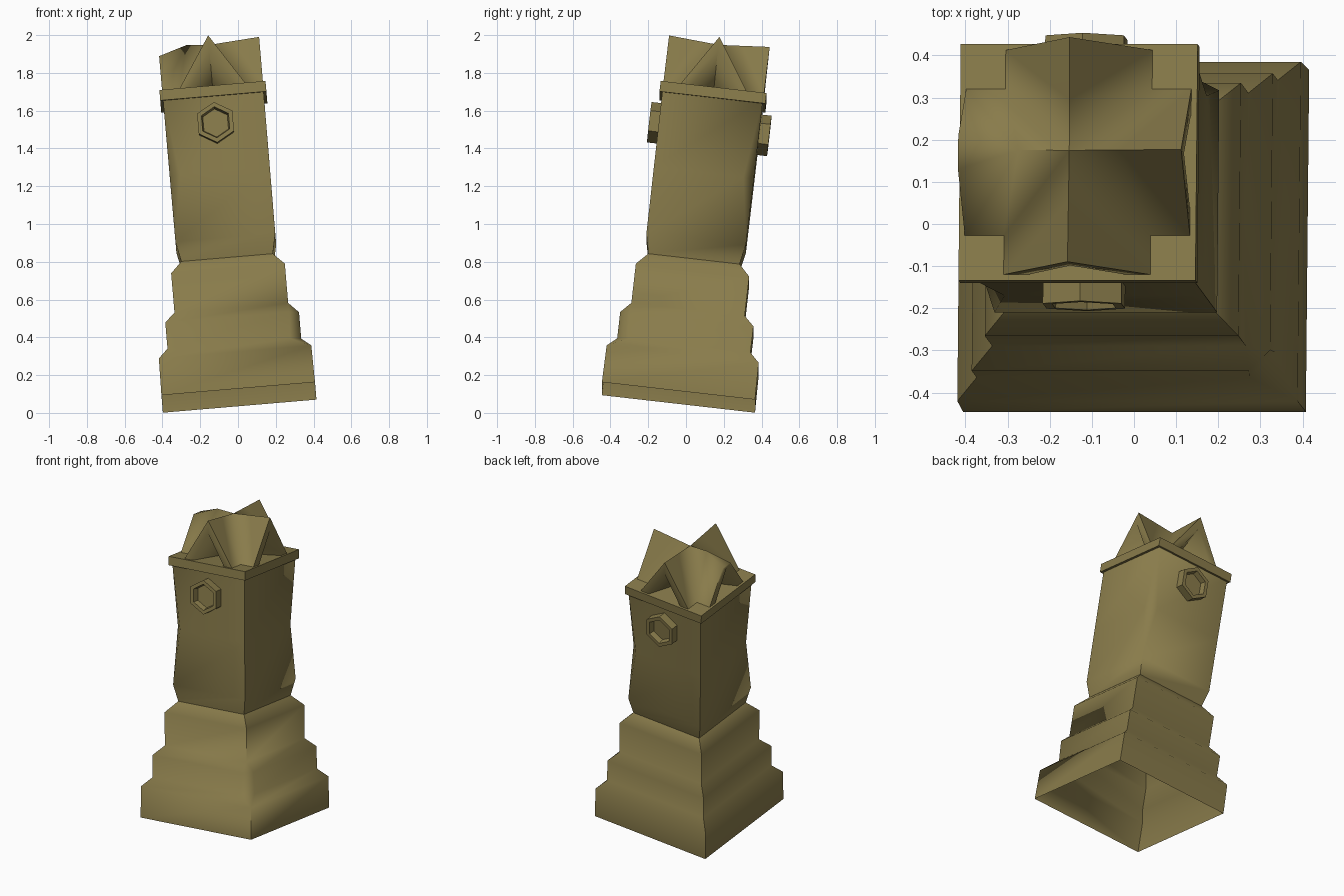
import bpy, bmesh, math
from mathutils import Vector, Matrix

if "Cube" in bpy.data.objects:
    bpy.data.objects.remove(bpy.data.objects["Cube"])

# Leaning frame of the whole tower
up = Vector((-0.085, 0.115, 1)).normalized()
ax = Vector((1, 0, 0.085))
ax = (ax - up * ax.dot(up)).normalized()
ay = up.cross(ax)
LEAN = Matrix.Translation((0.005, -0.04, 0.082)) @ Matrix((ax, ay, up)).transposed().to_4x4()

stone = bpy.data.materials.new("olive_stone")
stone.diffuse_color = (0.25, 0.2, 0.07, 1)
stone.use_nodes = True
stone.node_tree.nodes["Principled BSDF"].inputs["Base Color"].default_value = stone.diffuse_color


def finish(name, bm, angle=None, recalc=True):
    bmesh.ops.remove_doubles(bm, verts=bm.verts, dist=0.0005)
    if recalc:
        bmesh.ops.recalc_face_normals(bm, faces=bm.faces)
    me = bpy.data.meshes.new(name)
    bm.to_mesh(me)
    bm.free()
    me.materials.append(stone)
    me.transform(LEAN)
    ob = bpy.data.objects.new(name, me)
    bpy.context.collection.objects.link(ob)
    if angle:
        bpy.ops.object.select_all(action='DESELECT')
        ob.select_set(True)
        bpy.context.view_layer.objects.active = ob
        bpy.ops.object.shade_smooth_by_angle(angle=math.radians(angle))
    return ob


def loft(bm, rings, cap_end=True):
    rows = [[bm.verts.new(p) for p in ring] for ring in rings]
    n = len(rows[0])
    for a, b in zip(rows, rows[1:]):
        for i in range(n):
            j = (i + 1) % n
            bm.faces.new((a[i], a[j], b[j], b[i]))
    if cap_end:
        bm.faces.new(rows[-1])


def square(w, z, chips={}):
    """Square ring; chips maps corner number to the width of its cut."""
    pts = []
    for i, (sx, sy) in enumerate(((-1, -1), (1, -1), (1, 1), (-1, 1))):
        c = chips.get(i, 0)
        px = (sx * (w - c), sy * w, z)
        py = (sx * w, sy * (w - c), z)
        pts += [py, px] if i % 2 == 0 else [px, py]
    return pts


# Stepped base and shaft, open below, with chipped corners
bm = bmesh.new()
loft(bm, [square(*r) for r in (
    (0.408, 0), (0.405, 0.197), (0.355, 0.25, {1: 0.06}), (0.355, 0.39, {1: 0.05}),
    (0.302, 0.445), (0.302, 0.655), (0.243, 0.72), (0.265, 0.825),
    (0.266, 1.18, {0: 0.055, 2: 0.055}), (0.267, 1.6))])
finish("stepped_shaft", bm, 50, recalc=False)

# Overhanging slab
bm = bmesh.new()
bmesh.ops.create_cube(bm, size=1, matrix=Matrix.Translation((0, 0, 1.608))
                      @ Matrix.Diagonal((0.564, 0.564, 0.056, 1)))
finish("cornice", bm)

# Cross-gabled roof with a tapering triangular recess in each gable
BASE, TOP, MID, HALF, REACH = 1.634, 1.905, 1.885, 0.176, 0.268
bm = bmesh.new()
for k in range(4):
    turn = Matrix.Rotation(k * math.pi / 2, 3, 'Z')
    chip = 0.04 if k == 3 else 0     # left gable has lost its tip

    def v(x, r, z):
        return bm.verts.new(turn @ Vector((x, -r, z)))

    tip = TOP - (TOP - BASE) * chip / HALF
    r0 = 0.12
    ridge_z = MID + (TOP - MID) * r0 / REACH
    centre, ridge = v(0, 0, MID), v(0, r0, ridge_z)
    inner, deep = v(0, REACH, 1.825), v(0, 0, BASE)
    apex, foot, sill = {}, {}, {}
    for s in (-1, 1):
        apex[s] = v(s * chip, REACH, tip) if chip or s < 0 else apex[-1]
        foot[s] = v(s * HALF, REACH, BASE)
        sill[s] = v(s * 0.117, REACH, BASE)
        valley = v(s * HALF, HALF, BASE)
        bm.faces.new((foot[s], valley, ridge, apex[s]))
        bm.faces.new((valley, centre, ridge))
        bm.faces.new((foot[s], apex[s], inner, sill[s]))
        bm.faces.new((sill[s], inner, deep))
    if chip:
        bm.faces.new((apex[-1], apex[1], ridge))
        bm.faces.new((apex[-1], apex[1], inner))
finish("gabled_roof", bm, 80)

# Hexagonal sockets on front and back
for name, side in (("front_socket", -1), ("back_socket", 1)):
    bm = bmesh.new()
    loft(bm, [[(r * math.cos(a), side * y, 1.435 + r * math.sin(a))
               for a in (math.pi / 2 + i * math.pi / 3 for i in range(6))]
              for r, y in ((0.108, 0.25), (0.108, 0.32), (0.083, 0.32), (0.075, 0.285))])
    finish(name, bm)
